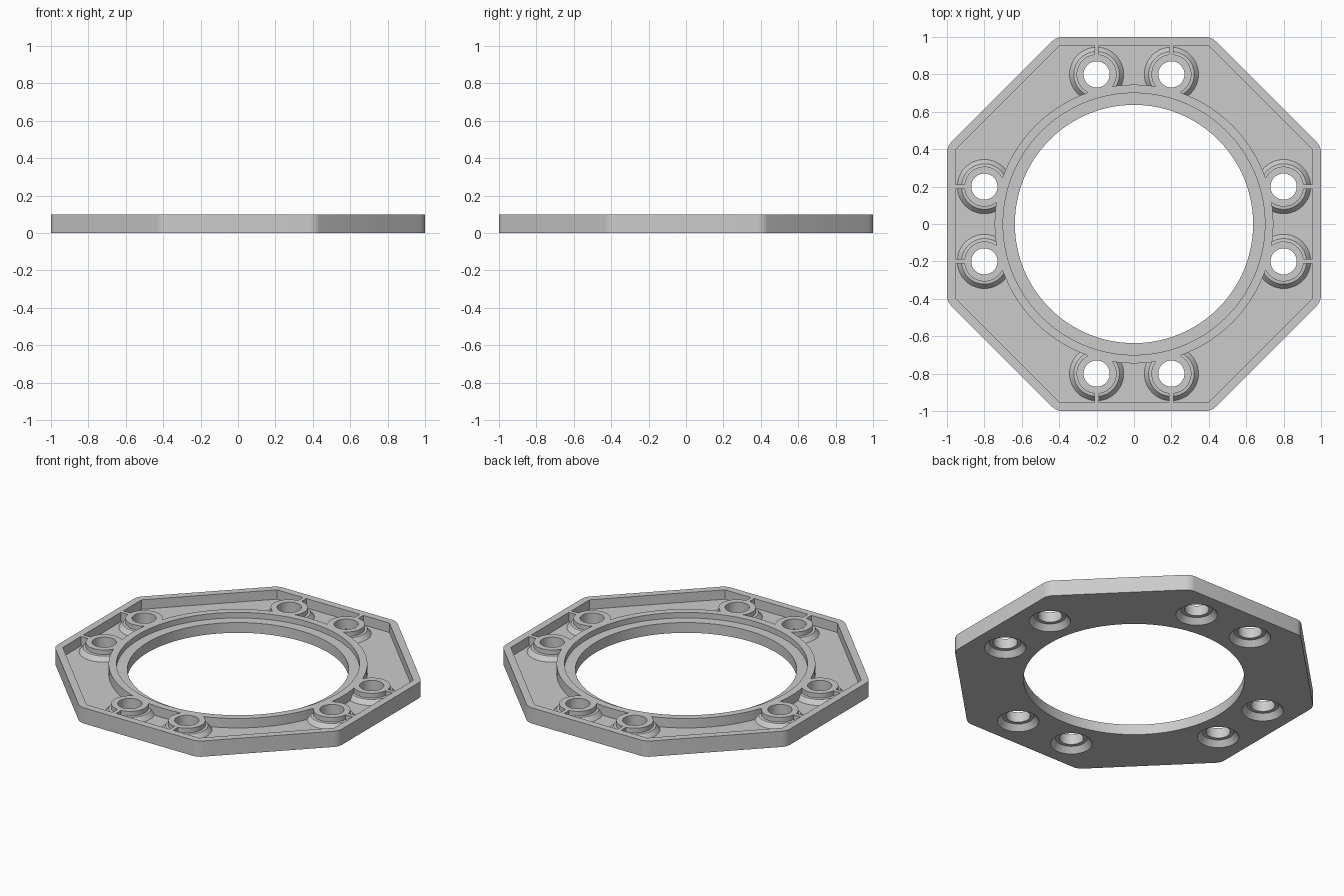
import bpy, bmesh, math
from mathutils import Vector

if "Cube" in bpy.data.objects:
    bpy.data.objects.remove(bpy.data.objects["Cube"])

H, FLOOR, SEAT = 0.10, 0.04, 0.065
BOSSES = [p for s in (-1, 1) for t in (-1, 1)
          for p in ((0.2 * s, 0.8 * t), (0.8 * s, 0.2 * t))]


def finish(name, bm):
    bmesh.ops.recalc_face_normals(bm, faces=bm.faces)
    mesh = bpy.data.meshes.new(name)
    bm.to_mesh(mesh)
    bm.free()
    ob = bpy.data.objects.new(name, mesh)
    bpy.context.collection.objects.link(ob)
    return ob


def octagon(name, half, z0, z1, rounding=0):
    bm = bmesh.new()
    r = half / math.cos(math.pi / 8)
    ring = [(r * math.cos(a), r * math.sin(a))
            for a in (math.pi / 8 + i * math.pi / 4 for i in range(8))]
    face = bm.faces.new([bm.verts.new((x, y, z0)) for x, y in ring])
    ext = bmesh.ops.extrude_face_region(bm, geom=[face])
    bmesh.ops.translate(bm, vec=(0, 0, z1 - z0),
                        verts=[g for g in ext["geom"] if isinstance(g, bmesh.types.BMVert)])
    if rounding:
        posts = [e for e in bm.edges
                 if abs(e.verts[0].co.z - e.verts[1].co.z) > 0.01]
        bmesh.ops.bevel(bm, geom=posts, offset=rounding, segments=5,
                        profile=0.5, affect='EDGES')
    return finish(name, bm)


def lathe(name, profile, centres, n):
    """Closed solids turned from (radius, z) points, bottom to top."""
    bm = bmesh.new()
    for cx, cy in centres:
        rings = [[bm.verts.new((cx + r * math.cos(2 * math.pi * i / n),
                                cy + r * math.sin(2 * math.pi * i / n), z))
                  for i in range(n)] for r, z in profile]
        for a, b in zip(rings, rings[1:]):
            for i in range(n):
                j = (i + 1) % n
                bm.faces.new((a[i], a[j], b[j], b[i]))
        bm.faces.new(rings[0][::-1])
        bm.faces.new(rings[-1])
    return finish(name, bm)


def ribs():
    bm = bmesh.new()
    for x, y in BOSSES:
        along_y = abs(y) > abs(x)
        mid = Vector((x, math.copysign(0.925, y), 0.06) if along_y
                     else (math.copysign(0.925, x), y, 0.06))
        size = (0.025, 0.09, 0.08) if along_y else (0.09, 0.025, 0.08)
        box = bmesh.ops.create_cube(bm, size=1)["verts"]
        bmesh.ops.scale(bm, vec=size, verts=box)
        bmesh.ops.translate(bm, vec=mid, verts=box)
    return finish("ribs", bm)


def combine(body, tool, operation):
    mod = body.modifiers.new(tool.name, 'BOOLEAN')
    mod.operation, mod.object, mod.solver = operation, tool, 'EXACT'
    tool.hide_render = True
    bpy.context.view_layer.objects.active = body
    bpy.ops.object.modifier_apply(modifier=mod.name)
    bpy.data.objects.remove(tool)


O = [(0, 0)]
# octagonal plate with raised rim
plate = octagon("mounting_plate", 1.0, 0, H, 0.03)
combine(plate, octagon("pocket", 0.955, FLOOR, 0.2), 'DIFFERENCE')
# circular wall, screw bosses with flared shoulders, and ribs to the rim
combine(plate, lathe("ring_wall", [(0.745, 0.02), (0.745, H)], O, 128), 'UNION')
combine(plate, lathe("bosses", [(0.145, 0.02), (0.145, FLOOR), (0.122, 0.068),
                                (0.107, 0.07), (0.107, H)], BOSSES, 48), 'UNION')
combine(plate, ribs(), 'UNION')
# central bore with stepped seat
combine(plate, lathe("bore", [(0.637, -0.1), (0.637, SEAT), (0.70, SEAT),
                              (0.70, 0.2)], O, 128), 'DIFFERENCE')
# screw holes countersunk from below
combine(plate, lathe("holes", [(0.12, -0.1), (0.12, 0), (0.092, 0.035),
                               (0.07, 0.035), (0.07, 0.2)], BOSSES, 48), 'DIFFERENCE')

bpy.ops.object.select_all(action='DESELECT')
plate.select_set(True)
bpy.context.view_layer.objects.active = plate
bpy.ops.object.shade_smooth_by_angle(angle=math.radians(25))
